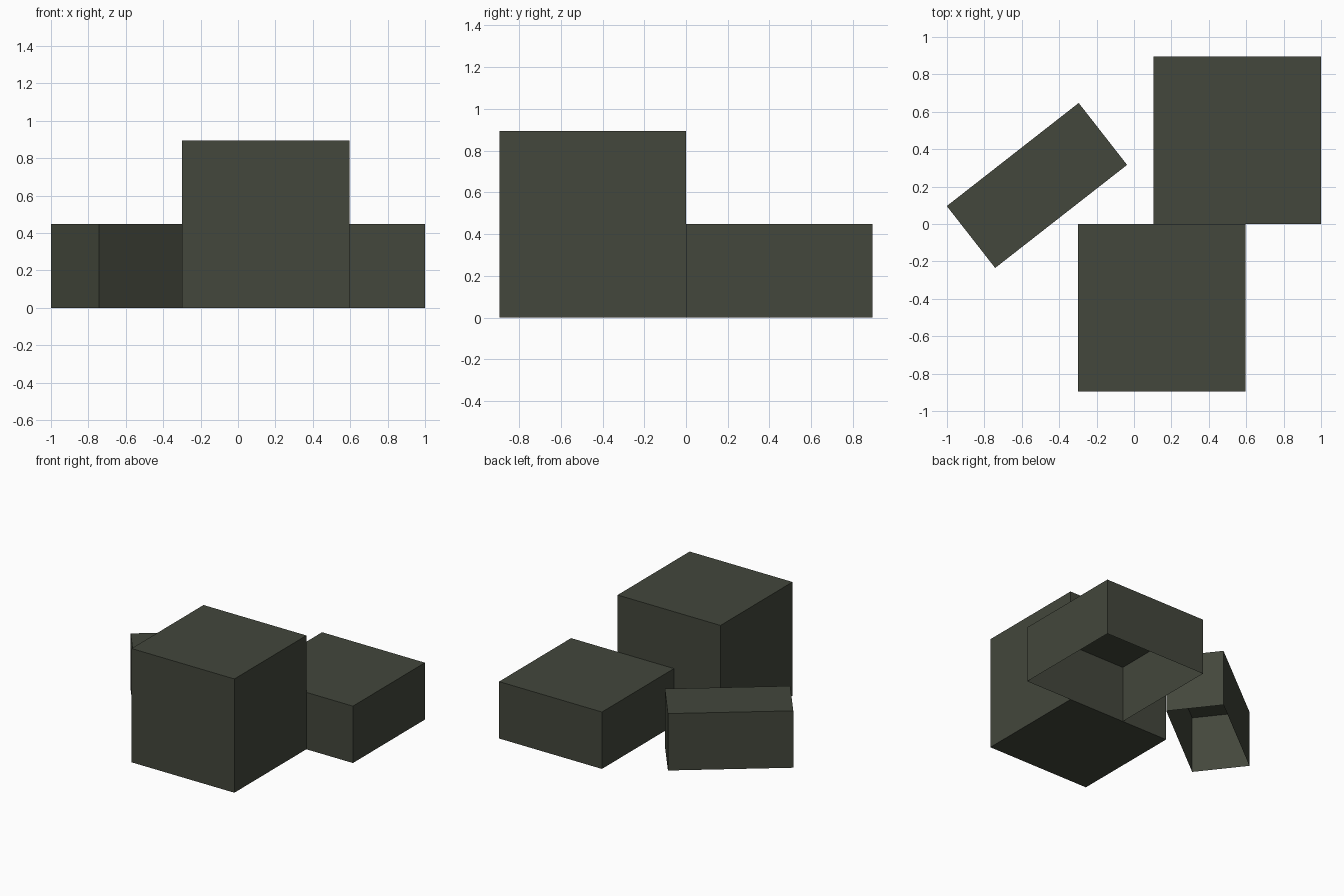
import bpy, bmesh, math
from mathutils import Matrix

if "Cube" in bpy.data.objects:
    bpy.data.objects.remove(bpy.data.objects["Cube"])

olive = bpy.data.materials.new("dark_olive")
olive.diffuse_color = (0.056, 0.063, 0.045, 1.0)
olive.use_nodes = True
olive.node_tree.nodes["Principled BSDF"].inputs["Base Color"].default_value = olive.diffuse_color


def block(name, centre, size, angle=0.0, open_bottom=False):
    """Box standing on the ground, optionally a hollow shell without a base."""
    bm = bmesh.new()
    bmesh.ops.create_cube(bm, size=1.0, matrix=Matrix.Translation((0, 0, 0.5)))
    bmesh.ops.scale(bm, vec=size, verts=bm.verts)
    if open_bottom:
        base = [f for f in bm.faces if f.normal.z < -0.9]
        bmesh.ops.delete(bm, geom=base, context='FACES_ONLY')
    mesh = bpy.data.meshes.new(name)
    bm.to_mesh(mesh)
    bm.free()
    mesh.materials.append(olive)
    obj = bpy.data.objects.new(name, mesh)
    obj.location = (centre[0], centre[1], 0)
    obj.rotation_euler.z = math.radians(angle)
    bpy.context.collection.objects.link(obj)
    return obj


S = 0.895
# Tall closed cube at the front
block("large_cube", (0.1475, -S / 2), (S, S, S))
# Low square block behind it, open underneath
block("low_block", (0.5525, S / 2), (S, S, S / 2), open_bottom=True)
# Narrow turned block on the left, open underneath
block("turned_block", (-0.519, 0.206), (S, 0.42, S / 2), angle=38, open_bottom=True)
